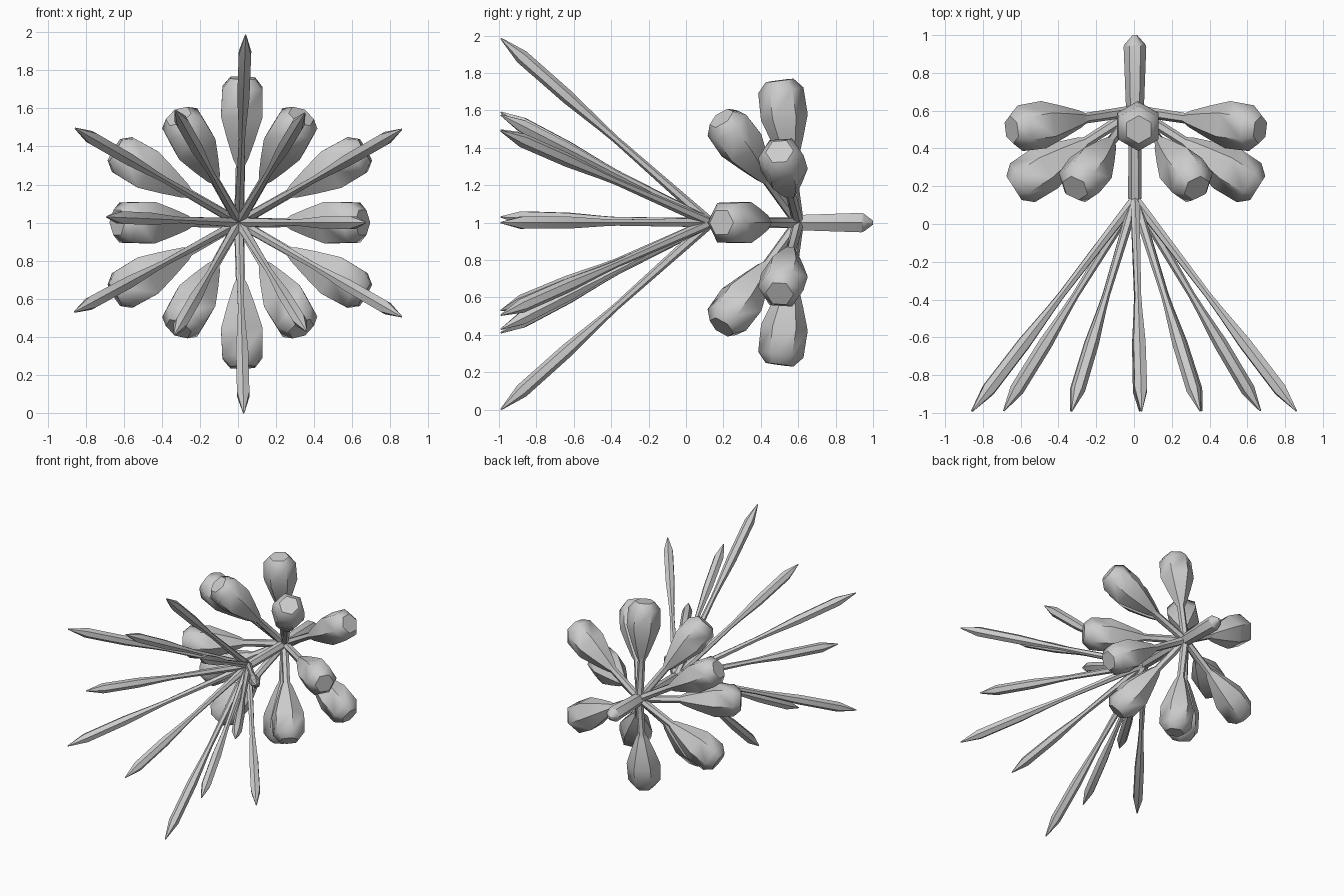
import bpy, bmesh, math
from mathutils import Vector

if "Cube" in bpy.data.objects:
    bpy.data.objects.remove(bpy.data.objects["Cube"])

grey = bpy.data.materials.new("plain grey")
grey.diffuse_color = (0.6, 0.6, 0.6, 1)
grey.use_nodes = True
grey.node_tree.nodes["Principled BSDF"].inputs["Base Color"].default_value = grey.diffuse_color


def lathe(name, start, end, profile, ref, sides=6):
    """Six-sided turned shape; profile = (fraction of length, radius)."""
    start, end = Vector(start), Vector(end)
    axis = end - start
    d = axis.normalized()
    u = (ref - ref.dot(d) * d).normalized()
    v = d.cross(u)
    bm = bmesh.new()
    rings = []
    for t, r in profile:
        c = start + axis * t
        if r == 0:
            rings.append([bm.verts.new(c)])
        else:
            rings.append([bm.verts.new(c + r * (math.cos(a) * u + math.sin(a) * v))
                          for a in (2 * math.pi * i / sides for i in range(sides))])
    for a, b in zip(rings, rings[1:]):
        for i in range(sides):
            j = (i + 1) % sides
            if len(a) == 1:
                bm.faces.new((a[0], b[j], b[i]))
            elif len(b) == 1:
                bm.faces.new((a[i], a[j], b[0]))
            else:
                bm.faces.new((a[i], a[j], b[j], b[i]))
    for ring in (rings[0], rings[-1]):
        if len(ring) > 1:
            bm.faces.new(ring)
    bmesh.ops.recalc_face_normals(bm, faces=bm.faces)
    me = bpy.data.meshes.new(name)
    bm.to_mesh(me)
    bm.free()
    me.materials.append(grey)
    ob = bpy.data.objects.new(name, me)
    bpy.context.collection.objects.link(ob)
    bpy.ops.object.select_all(action='DESELECT')
    ob.select_set(True)
    bpy.context.view_layer.objects.active = ob
    bpy.ops.object.shade_smooth_by_angle(angle=math.radians(50))
    return ob


X, Y = Vector((1, 0, 0)), Vector((0, 1, 0))

# central stem, thicker behind the buds, pointed at the back
lathe("stem", (0.005, 0.11, 1), (0.005, 1, 1),
      [(0, 0.02), (0.03, 0.036), (0.5, 0.034), (0.58, 0.048),
       (0.93, 0.06), (0.945, 0.055), (1, 0.012)], X)

# bulbous buds: outer ring nearly square to the stem, inner ring leaning forward
bud_profile = [(0, 0.03), (0.40, 0.028), (0.44, 0.045), (0.58, 0.085),
               (0.74, 0.126), (0.93, 0.122), (1, 0.075)]
for k in range(12):
    a = math.radians(30 * k)
    r, y = (0.76, 0.5) if k % 2 else (0.645, 0.19)
    if k % 3 == 0 and k % 2:
        x = 0.025
    else:
        x = 0.01
    lathe("bud", (0.005, 0.6, 1),
          (x + r * math.cos(a), y, 1 + r * math.sin(a)), bud_profile, Y)

# long slender spikes fanning out to the front: (x, z) of each tip
tips = [(0.04, 1.985), (0.86, 1.49), (0.67, 1.0), (0.86, 0.505), (0.36, 0.43),
        (0.03, 0.0), (-0.335, 0.41), (-0.86, 0.53), (-0.69, 1.03),
        (-0.855, 1.495), (-0.33, 1.59), (0.35, 1.575)]
spike_profile = [(0, 0.028), (0.06, 0.027), (0.45, 0.019), (0.52, 0.023),
                 (0.68, 0.037), (0.9, 0.038), (1, 0.004)]
for x, z in tips:
    lathe("spike", (0.005, 0.13, 1), (x, -0.99, z), spike_profile, Y)
